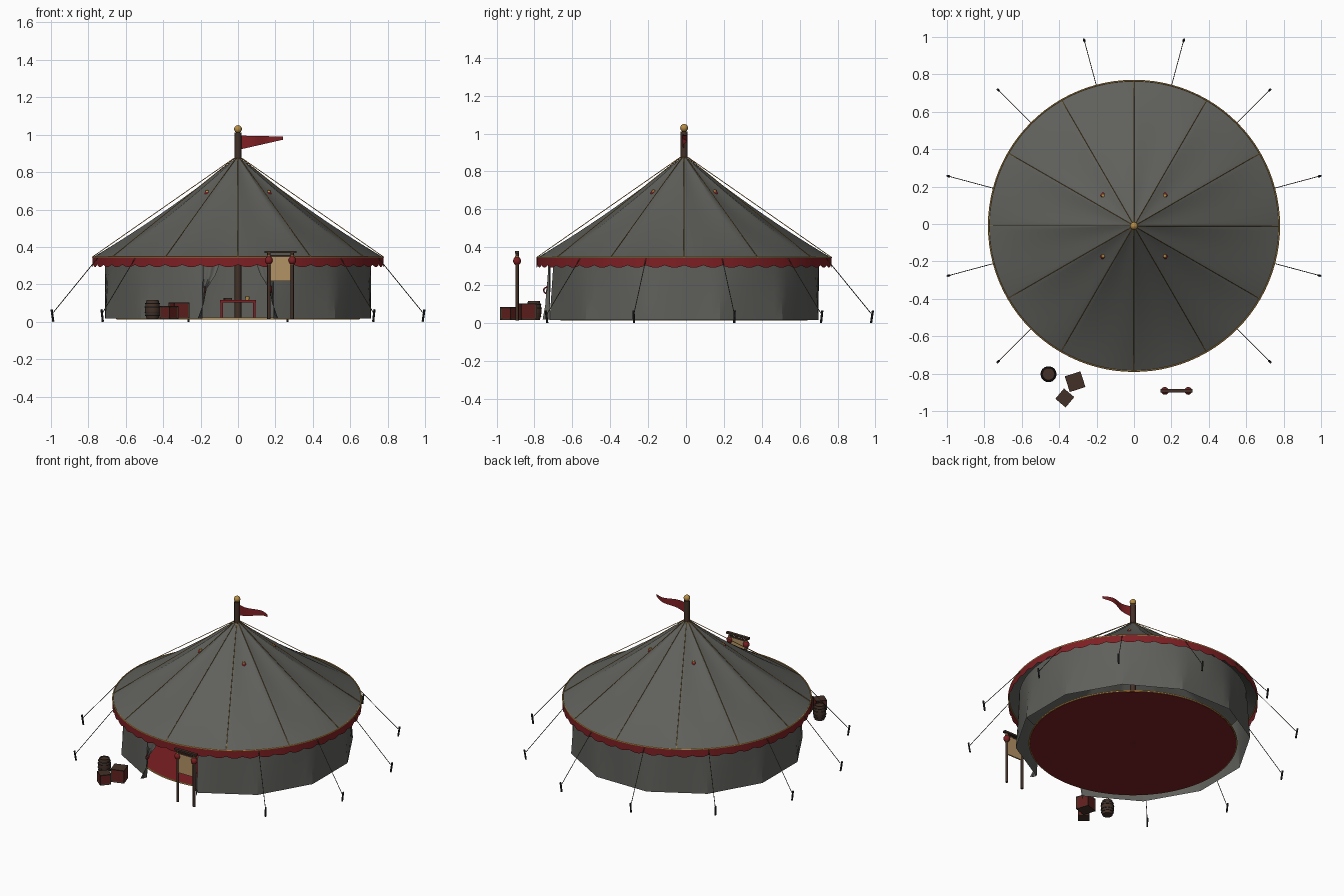
import bpy, bmesh, math
from mathutils import Vector, Matrix
from math import sin, cos, pi, radians

if "Cube" in bpy.data.objects:
    bpy.data.objects.remove(bpy.data.objects["Cube"])

def mat(name, c):
    m = bpy.data.materials.new(name)
    m.diffuse_color = (*c, 1)
    m.use_nodes = True
    m.node_tree.nodes["Principled BSDF"].inputs["Base Color"].default_value = m.diffuse_color
    return m

CANVAS = mat("grey canvas", (0.115, 0.117, 0.105))
RED = mat("deep red", (0.21, 0.014, 0.017))
GOLD = mat("gold", (0.48, 0.27, 0.06))
WOOD = mat("dark wood", (0.055, 0.03, 0.02))
ROPE = mat("rope", (0.10, 0.08, 0.055))
BOARD = mat("tan board", (0.45, 0.29, 0.13))
IRON = mat("iron", (0.02, 0.02, 0.02))
DARKRED = mat("crate red", (0.12, 0.015, 0.013))
CY = -0.01  # tent centre in y

def obj(name, verts, faces, m, smooth=None):
    me = bpy.data.meshes.new(name)
    me.from_pydata([tuple(v) for v in verts], [], faces)
    bm = bmesh.new(); bm.from_mesh(me)
    bmesh.ops.recalc_face_normals(bm, faces=bm.faces)
    bm.to_mesh(me); bm.free()
    me.materials.append(m)
    o = bpy.data.objects.new(name, me)
    bpy.context.collection.objects.link(o)
    if smooth:
        bpy.ops.object.select_all(action='DESELECT')
        o.select_set(True); bpy.context.view_layer.objects.active = o
        bpy.ops.object.shade_smooth_by_angle(angle=radians(smooth))
    return o

def sheet(name, rows, m, closed=False, smooth=40):
    """Grid surface through rows of points."""
    n = len(rows[0])
    v = [p for r in rows for p in r]
    f = [(i*n+j, i*n+(j+1) % n, (i+1)*n+(j+1) % n, (i+1)*n+j)
         for i in range(len(rows)-1) for j in range(n if closed else n-1)]
    return obj(name, v, f, m, smooth)

def lathe(name, prof, m, at=(0, 0, 0), n=16, smooth=40):
    """Revolve (radius, z) points about a vertical axis."""
    rows = [[(at[0]+r*cos(2*pi*k/n), at[1]+r*sin(2*pi*k/n), at[2]+z)
             for k in range(n)] for r, z in prof]
    return sheet(name, rows, m, True, smooth)

def rod(name, a, b, r, m, n=6):
    a, b = Vector(a), Vector(b)
    q = (b-a).to_track_quat('Z', 'Y')
    ring = [q @ Vector((r*cos(2*pi*k/n), r*sin(2*pi*k/n), 0)) for k in range(n)]
    f = [(k, (k+1) % n, n+(k+1) % n, n+k) for k in range(n)]
    f += [tuple(range(n)), tuple(range(n, 2*n))]
    return obj(name, [a+p for p in ring]+[b+p for p in ring], f, m, 50)

def box(name, c, s, m, rot=0):
    M = Matrix.Translation(c) @ Matrix.Rotation(radians(rot), 4, 'Z')
    v = [M @ Vector((x*s[0]/2, y*s[1]/2, z*s[2]/2)) for x in (-1, 1) for y in (-1, 1) for z in (-1, 1)]
    return obj(name, v, [(0, 1, 3, 2), (4, 6, 7, 5), (0, 4, 5, 1), (2, 3, 7, 6), (0, 2, 6, 4), (1, 5, 7, 3)], m)

def ball(name, c, r, m, sz=1.0):
    return lathe(name, [(max(r*sin(pi*i/8), 1e-4), -r*sz*cos(pi*i/8)) for i in range(9)], m, c, 12, 60)

def ring(name, c, R, r, m, n=96, axis_x=False):
    rows = []
    for i in range(n+1):
        a = 2*pi*i/n
        row = []
        for k in range(6):
            b = 2*pi*k/6
            p = ((R+r*cos(b))*cos(a), (R+r*cos(b))*sin(a), r*sin(b))
            if axis_x:
                p = (p[2], p[0], p[1])
            row.append((c[0]+p[0], c[1]+p[1], c[2]+p[2]))
        rows.append(row)
    return sheet(name, rows, m, True, 60)

def pol(r, deg, z):
    return (r*cos(radians(deg)), CY+r*sin(radians(deg)), z)

# roof: sagging cone with twelve gores
def roof_pt(t, deg):
    sag = 0.019 + 0.016*abs(sin(radians(deg*6)))
    return pol(0.775-0.757*t, deg, 0.345+0.525*t-sag*4*t*(1-t))
sheet("roof", [[roof_pt(i/14, d*2.5) for d in range(144)] for i in range(15)], CANVAS, True, 30)
for k in range(12):
    rod("roof_seam", pol(0.777, 30*k, 0.347), pol(0.02, 30*k, 0.875), 0.0022, GOLD, 5)
ring("eave_trim", (0, CY, 0.346), 0.777, 0.004, GOLD)

# scalloped valance under the eave
N = 480
sheet("valance", [[pol(0.779, 360*k/N, z - (s*0.013*abs(sin(pi*48*k/N)))) for k in range(N)]
                  for z, s in ((0.346, 0), (0.305, 1))], RED, True)

# wall: round at the top, twelve-sided at the ground, open in front
def wall_r(deg, h):
    poly = 0.735*cos(radians(15))/cos(radians((deg+15) % 30 - 15))
    return poly*(1-h)+0.712*h
sheet("wall", [[pol(wall_r(-75+d*3.75, h), -75+d*3.75, 0.016+0.335*h) for d in range(89)]
               for h in (0, 0.35, 0.7, 1)], CANVAS, False, 25)

# door flaps tied back to each side
for s in (-1, 1):
    edge = [((0.188, -0.72), (0.085, -0.722), 0.345), ((0.188, -0.72), (0.12, -0.728), 0.25),
            ((0.189, -0.72), (0.168, -0.738), 0.175), ((0.19, -0.72), (0.182, -0.742), 0.10),
            ((0.19, -0.72), (0.215, -0.757), 0.018)]
    rows = [[(s*(a[0]+(b[0]-a[0])*u), a[1]+(b[1]-a[1])*u+0.006*sin(u*3*pi), z)
             for u in [i/8 for i in range(9)]] for a, b, z in edge]
    sheet("door_flap", rows, CANVAS)
    ring("flap_tie", (s*0.176, -0.735, 0.172), 0.016, 0.004, RED, 16, True)

# floor
lathe("floor", [(0.0005, 0.012), (0.645, 0.012), (0.645, 0.02), (0.0005, 0.02)], RED, (0, CY, 0), 64)
ring("floor_trim", (0, CY, 0.017), 0.648, 0.005, GOLD)

# mast, finial and pennant
rod("mast", (0, CY, 0.012), (0, CY, 1.012), 0.018, WOOD, 12)
ball("finial", (0, CY, 1.03), 0.021, GOLD)
sheet("pennant", [[(0.015+0.225*u, CY-0.018*sin(u*2.2*pi)*(0.4+0.6*u), zt+(zb-zt)*u)
                   for u in [i/14 for i in range(15)]] for zt, zb in ((0.995, 0.99), (0.922, 0.973))], RED)

# lanterns near the peak
for sx in (-1, 1):
    for sy in (-1, 1):
        x, y = sx*0.165, CY+sy*0.162
        ball("roof_lantern", (x, y, 0.678), 0.017, RED, 1.2)
        lathe("lantern_cap", [(0.0005, 0), (0.01, 0), (0.008, 0.008), (0.0005, 0.01)], GOLD, (x, y, 0.694), 10)

# guy ropes and stakes, none in front of the door
for k in range(12):
    d = 15+30*k
    if d in (255, 285):
        continue
    rod("guy_rope", pol(0.775, d, 0.343), pol(1.022, d, 0.05), 0.0022, ROPE, 5)
    rod("stake", pol(1.032, d, 0.066), pol(1.022, d, 0.0), 0.006, IRON)

# table inside
box("table_top", (0, -0.29, 0.11), (0.195, 0.14, 0.014), RED)
for sx in (-1, 1):
    for sy in (-1, 1):
        box("table_leg", (sx*0.087, -0.29+sy*0.058, 0.06), (0.012, 0.012, 0.09), RED)
lathe("cup", [(0.0005, 0), (0.01, 0), (0.012, 0.018), (0.0005, 0.018)], GOLD, (0.05, -0.29, 0.117), 10)
box("book", (-0.055, -0.3, 0.122), (0.04, 0.03, 0.01), WOOD, 15)

# signpost with two lanterns
SY = -0.892
for x in (0.165, 0.29):
    rod("sign_post", (x, SY, 0.014), (x, SY, 0.37), 0.009, WOOD, 8)
    ball("sign_lantern", (x, SY, 0.328), 0.021, RED, 1.1)
    for z in (0.305, 0.348):
        lathe("lantern_band", [(0.0005, 0), (0.011, 0), (0.011, 0.006), (0.0005, 0.006)], GOLD, (x, SY, z), 10)
box("sign_beam", (0.2275, SY, 0.373), (0.17, 0.02, 0.012), WOOD)
box("sign_board", (0.2275, SY, 0.282), (0.108, 0.009, 0.13), BOARD)
box("sign_rail", (0.2275, SY, 0.352), (0.125, 0.012, 0.01), WOOD)

# crates with framed side panels
def crate(c, s, rot):
    o = box("crate", c, (s[0], s[0], s[1]), WOOD, rot)
    o.data.materials.append(DARKRED)
    bm = bmesh.new(); bm.from_mesh(o.data)
    sides = [f for f in bm.faces if abs(f.normal.z) < 0.5]
    bmesh.ops.inset_individual(bm, faces=sides, thickness=0.011, depth=-0.004)
    for f in sides:
        f.material_index = 1
    bm.to_mesh(o.data); bm.free()
crate((-0.315, -0.843, 0.06), (0.088, 0.088), 18)
crate((-0.37, -0.93, 0.05), (0.072, 0.07), 50)

# barrel
B = (-0.457, -0.803, 0.015)
lathe("barrel", [(0.0005, 0), (0.032, 0), (0.038, 0.025), (0.041, 0.05), (0.038, 0.075),
                 (0.032, 0.1), (0.028, 0.1), (0.028, 0.095), (0.0005, 0.095)], WOOD, B, 18)
for z, r in ((0.018, 0.0375), (0.036, 0.0405), (0.064, 0.0405), (0.082, 0.0375)):
    ring("barrel_hoop", (B[0], B[1], B[2]+z), r, 0.0025, IRON, 18)
